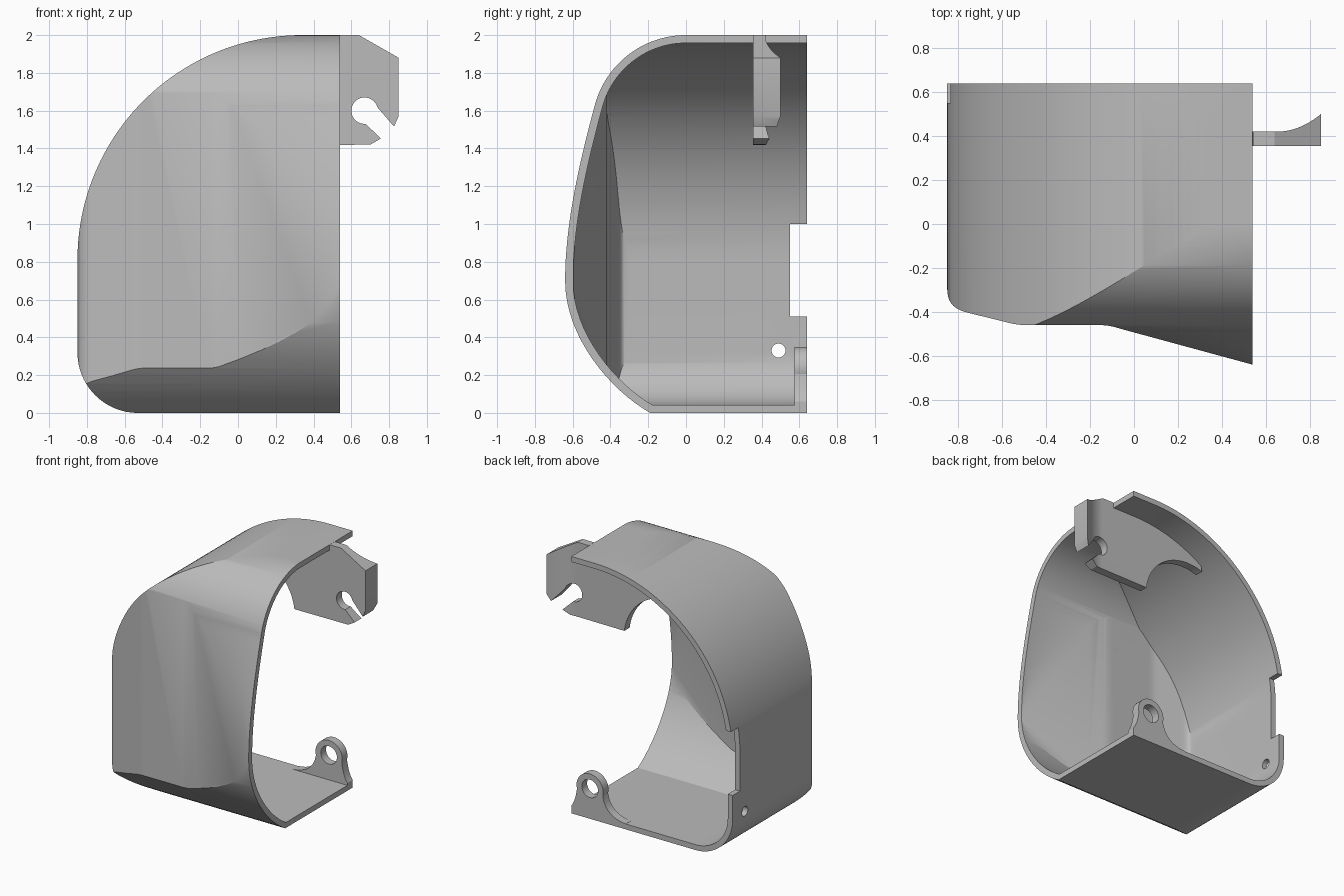
import bpy, bmesh
from math import sin, cos, radians
from mathutils import Vector

old = bpy.data.objects.get("Cube")
if old:
    bpy.data.objects.remove(old, do_unlink=True)

grey = bpy.data.materials.new("plain grey")
grey.use_nodes = True
COLOUR = (0.5, 0.5, 0.5, 1)
grey.diffuse_color = COLOUR
grey.node_tree.nodes["Principled BSDF"].inputs["Base Color"].default_value = COLOUR
WALL = 0.042


def arc(cx, cy, r, start, end, n=24):
    steps = [radians(start + (end - start) * i / n) for i in range(n + 1)]
    return [(cx + r * cos(a), cy + r * sin(a)) for a in steps]


def bezier(a, b, c, d, n=16):
    a, b, c, d = map(Vector, (a, b, c, d))
    pts = []
    for i in range(n + 1):
        t = i / n
        s = 1 - t
        pts.append(tuple(a * s**3 + b * 3 * s * s * t + c * 3 * s * t * t + d * t**3))
    return pts


def offset(path, dist):
    """Shift an open path to its left with mitred corners."""
    pts = [Vector(p) for p in path]
    pts = [p for i, p in enumerate(pts) if i == 0 or (p - pts[i - 1]).length > 1e-5]
    dirs = [(b - a).normalized() for a, b in zip(pts, pts[1:])]
    result = []
    for i, p in enumerate(pts):
        d1, d2 = dirs[max(i - 1, 0)], dirs[min(i, len(dirs) - 1)]
        n1, n2 = Vector((-d1.y, d1.x)), Vector((-d2.y, d2.x))
        m = (n1 + n2).normalized()
        result.append(tuple(p + m * dist / m.dot(n1)))
    return result


def prism(name, outline, axis, low, high):
    """Extrude a closed outline along x, y or z."""
    place = {"x": lambda u, v, w: (w, u, v),
             "y": lambda u, v, w: (u, w, v),
             "z": lambda u, v, w: (u, v, w)}[axis]
    pts = [p for i, p in enumerate(outline)
           if (Vector(p) - Vector(outline[i - 1])).length > 1e-5]
    bm = bmesh.new()
    face = bm.faces.new([bm.verts.new(place(u, v, low)) for u, v in pts])
    ext = bmesh.ops.extrude_face_region(bm, geom=[face])
    move = Vector(place(0, 0, high - low))
    bmesh.ops.translate(bm, vec=move,
                        verts=[v for v in ext["geom"] if isinstance(v, bmesh.types.BMVert)])
    bmesh.ops.recalc_face_normals(bm, faces=bm.faces)
    mesh = bpy.data.meshes.new(name)
    bm.to_mesh(mesh)
    bm.free()
    mesh.materials.append(grey)
    ob = bpy.data.objects.new(name, mesh)
    bpy.context.collection.objects.link(ob)
    return ob


def combine(ob, other, operation):
    """Apply a boolean and discard the helper."""
    mod = ob.modifiers.new(operation, "BOOLEAN")
    mod.operation, mod.object, mod.solver = operation, other, "EXACT"
    graph = bpy.context.evaluated_depsgraph_get()
    mesh = bpy.data.meshes.new_from_object(ob.evaluated_get(graph))
    ob.modifiers.clear()
    ob.data = mesh
    bpy.data.objects.remove(other, do_unlink=True)


def smooth(ob):
    bpy.ops.object.select_all(action="DESELECT")
    ob.select_set(True)
    bpy.context.view_layer.objects.active = ob
    bpy.ops.object.shade_smooth_by_angle(angle=radians(25))


# Three guiding paths, running past the open sides
front_path = ([(2, 2)] + arc(0.34, 0.81, 1.19, 90, 180, 48)
              + arc(-0.53, 0.32, 0.32, 180, 270) + [(2, 0)])
side_path = ([(2, 2)] + arc(0, 1.5, 0.5, 90, 165)
             + bezier((-0.483, 1.629), (-0.566, 1.32), (-0.64, 1.0), (-0.64, 0.7))
             + bezier((-0.64, 0.7), (-0.64, 0.4), (-0.4, 0.12), (-0.19, 0)) + [(2, 0)])
top_path = ([(-0.85, 2)] + bezier((-0.85, -0.29), (-0.85, -0.37), (-0.81, -0.39), (-0.75, -0.405))
            + bezier((-0.58, -0.447), (-0.54, -0.457), (-0.52, -0.46), (-0.48, -0.46), 6)
            + bezier((-0.16, -0.46), (-0.12, -0.46), (-0.1, -0.465), (-0.06, -0.477), 6)
            + [(0.54, -0.64)])

# Shell: common volume of the three outer prisms, minus that of the inner ones
shell = prism("guard_shell", [(-0.85, 0.64)] + top_path[1:] + [(0.54, 0.64)], "z", -1, 3)
combine(shell, prism("outer_front", front_path, "y", -2, 2), "INTERSECT")
combine(shell, prism("outer_side", side_path, "x", -2, 2), "INTERSECT")
long_top = top_path + [(2, -1.037)]
cavity = prism("cavity", offset(long_top, WALL) + [(2, 2)], "z", -1, 3)
combine(cavity, prism("inner_front", offset(front_path, WALL), "y", -3, 3), "INTERSECT")
combine(cavity, prism("inner_side", offset(side_path, WALL), "x", -3, 3), "INTERSECT")
combine(shell, cavity, "DIFFERENCE")

# Rear notch and screw hole in the side wall
notch = [(0.55, 0.51), (1, 0.51), (1, 1.0), (0.55, 1.0)]
combine(shell, prism("notch", notch, "x", -1, -0.7), "DIFFERENCE")
combine(shell, prism("screw_hole", arc(0.49, 0.33, 0.037, 0, 360), "x", -1, -0.7), "DIFFERENCE")
smooth(shell)

# Hanging bracket with an open keyhole and a flared outer end
plate = (arc(0.34, 0.81, 1.17, 121, 90, 16)
         + [(0.54, 1.98), (0.541, 2), (0.64, 2), (0.85, 1.88), (0.85, 1.57), (0.826, 1.516)]
         + arc(0.67, 1.6, 0.07, 15, 275) + [(0.756, 1.452), (0.70, 1.42)]
         + arc(-0.15, 1.37, 0.39, 7, 109))
bracket = prism("hanging_bracket", plate, "y", 0.2, 0.7)
flare = ([(-1, 0.355), (-1, 0.42)]
         + bezier((0.65, 0.42), (0.72, 0.42), (0.79, 0.45), (0.85, 0.5))
         + [(0.9, 0.54), (0.9, 0.355)])
combine(bracket, prism("flare", flare, "z", 1, 3), "INTERSECT")
smooth(bracket)

# Mounting lug on the floor's rear edge
tab = ([(0.54, 0.03)] + bezier((0.54, 0.06), (0.51, 0.1), (0.5, 0.15), (0.491, 0.205), 8)
       + arc(0.38, 0.235, 0.115, -15, 195)
       + bezier((0.269, 0.205), (0.25, 0.1), (0.18, 0.05), (0.07, 0.043)) + [(0.07, 0.03)])
lug = prism("mounting_lug", tab, "y", 0.575, 0.64)
combine(lug, prism("lug_hole", arc(0.38, 0.235, 0.07, 0, 360), "y", 0, 1), "DIFFERENCE")
smooth(lug)
